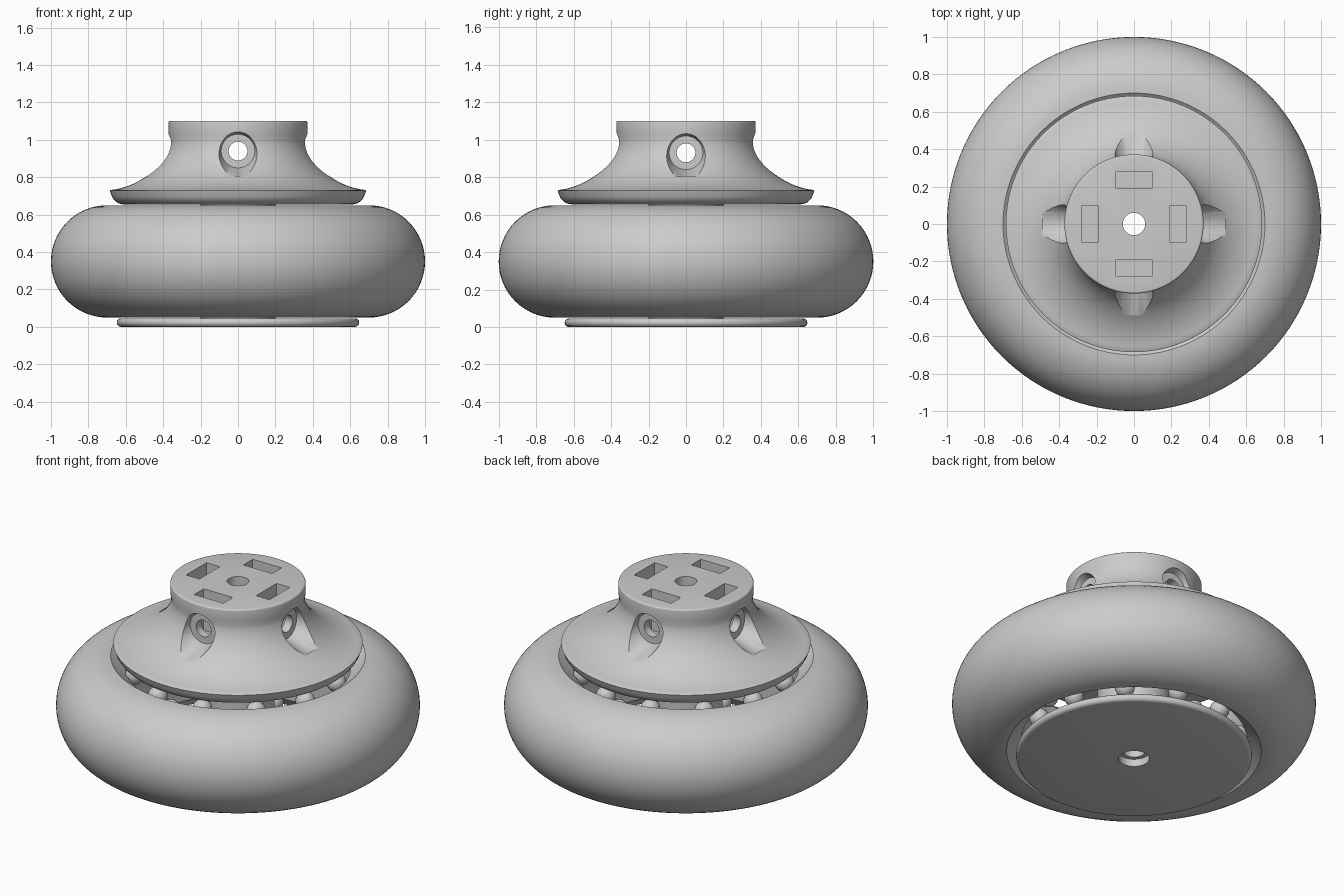
import bpy
import bmesh
from math import sin, cos, pi, radians
from mathutils import Matrix, Vector
from mathutils.geometry import interpolate_bezier

if "Cube" in bpy.data.objects:
    bpy.data.objects.remove(bpy.data.objects["Cube"], do_unlink=True)

grey = bpy.data.materials.new("plain grey")
grey.use_nodes = True
grey.diffuse_color = (0.6, 0.6, 0.6, 1)
grey.node_tree.nodes["Principled BSDF"].inputs["Base Color"].default_value = (0.6, 0.6, 0.6, 1)


def finish(name, bm):
    bmesh.ops.recalc_face_normals(bm, faces=bm.faces)
    mesh = bpy.data.meshes.new(name)
    bm.to_mesh(mesh)
    bm.free()
    mesh.materials.append(grey)
    obj = bpy.data.objects.new(name, mesh)
    bpy.context.collection.objects.link(obj)
    return obj


def activate(obj):
    bpy.ops.object.select_all(action="DESELECT")
    obj.select_set(True)
    bpy.context.view_layer.objects.active = obj


def smooth(obj, angle=35):
    activate(obj)
    bpy.ops.object.shade_smooth_by_angle(angle=radians(angle))


def lathe(name, profile, steps=128):
    """Spin a closed (radius, height) outline around z."""
    bm = bmesh.new()
    rings = []
    for i in range(steps):
        a = 2 * pi * i / steps
        rings.append([bm.verts.new((r * cos(a), r * sin(a), z)) for r, z in profile])
    n = len(profile)
    for i in range(steps):
        p, q = rings[i], rings[(i + 1) % steps]
        for j in range(n):
            k = (j + 1) % n
            bm.faces.new((p[j], q[j], q[k], p[k]))
    return finish(name, bm)


def arc(r, z, radius, start, end, steps):
    angles = [radians(start + (end - start) * i / steps) for i in range(steps + 1)]
    return [(r + radius * cos(a), z + radius * sin(a)) for a in angles]


def cut(target, cutter):
    mod = target.modifiers.new("cut", "BOOLEAN")
    mod.operation = "DIFFERENCE"
    mod.solver = "EXACT"
    mod.object = cutter
    activate(target)
    bpy.ops.object.modifier_apply(modifier=mod.name)
    bpy.data.objects.remove(cutter, do_unlink=True)


def cone(name, r1, r2, depth, matrix):
    bm = bmesh.new()
    bmesh.ops.create_cone(bm, cap_ends=True, segments=48, radius1=r1, radius2=r2,
                          depth=depth, matrix=matrix)
    return finish(name, bm)


# Rounded outer ring with chamfered bore
outer_ring = lathe("outer_ring", arc(0.70, 0.35, 0.30, -90, 90, 32)
                   + [(0.62, 0.58), (0.62, 0.12)])
smooth(outer_ring)

# Base disc with rounded rim and a screw hole
base_disc = lathe("base_disc", [(0.085, 0.005)] + arc(0.625, 0.028, 0.023, -90, 90, 8)
                  + [(0.085, 0.051)])
base_disc.data.transform(Matrix.Translation((0, 0, -0.005)))
smooth(base_disc)

# Flared hub, collar and hollow centre column
flare = [(p.x, p.y) for p in interpolate_bezier(
    Vector((0.678, 0.732)), Vector((0.52, 0.75)),
    Vector((0.375, 0.87)), Vector((0.366, 1.0)), 20)]
rim = arc(0.61, 0.725, 0.07, -90, -20, 7)
hub = lathe("flared_hub", [(0.06, 0.045), (0.2, 0.045), (0.2, 0.655)] + rim
            + [(0.685, 0.728)] + flare + [(0.371, 1.03)]
            + arc(0.361, 1.09, 0.011, 0, 90, 4) + [(0.06, 1.101)])

# Side screw holes, countersinks and top nut slots
for i in range(4):
    turn = Matrix.Rotation(i * pi / 2, 4, "Z")
    z = 0.94 if i % 2 else 0.93
    lie = turn @ Matrix.Translation((0.25, 0, z)) @ Matrix.Rotation(pi / 2, 4, "Y")
    cut(hub, cone("hole_cutter", 0.05, 0.05, 0.52, lie))
    sink = turn @ Matrix.Translation((0.41, 0, z)) @ Matrix.Rotation(pi / 2, 4, "Y")
    cut(hub, cone("sink_cutter", 0.09, 0.138, 0.16, sink))
    bm = bmesh.new()
    bmesh.ops.create_cube(bm, size=1, matrix=turn @ Matrix.Translation((0.235, 0, 1.0))
                          @ Matrix.Diagonal((0.09, 0.195, 0.3, 1)))
    cut(hub, finish("slot_cutter", bm))
smooth(hub)

# Bearing balls between the ring and the two discs
bm = bmesh.new()
count = 12
for z in (0.12, 0.58):
    for i in range(count):
        a = 2 * pi * (i + 0.5) / count
        bmesh.ops.create_uvsphere(bm, u_segments=16, v_segments=10, radius=0.055,
                                  matrix=Matrix.Translation((0.575 * cos(a), 0.575 * sin(a), z)))
smooth(finish("bearing_balls", bm), 60)
